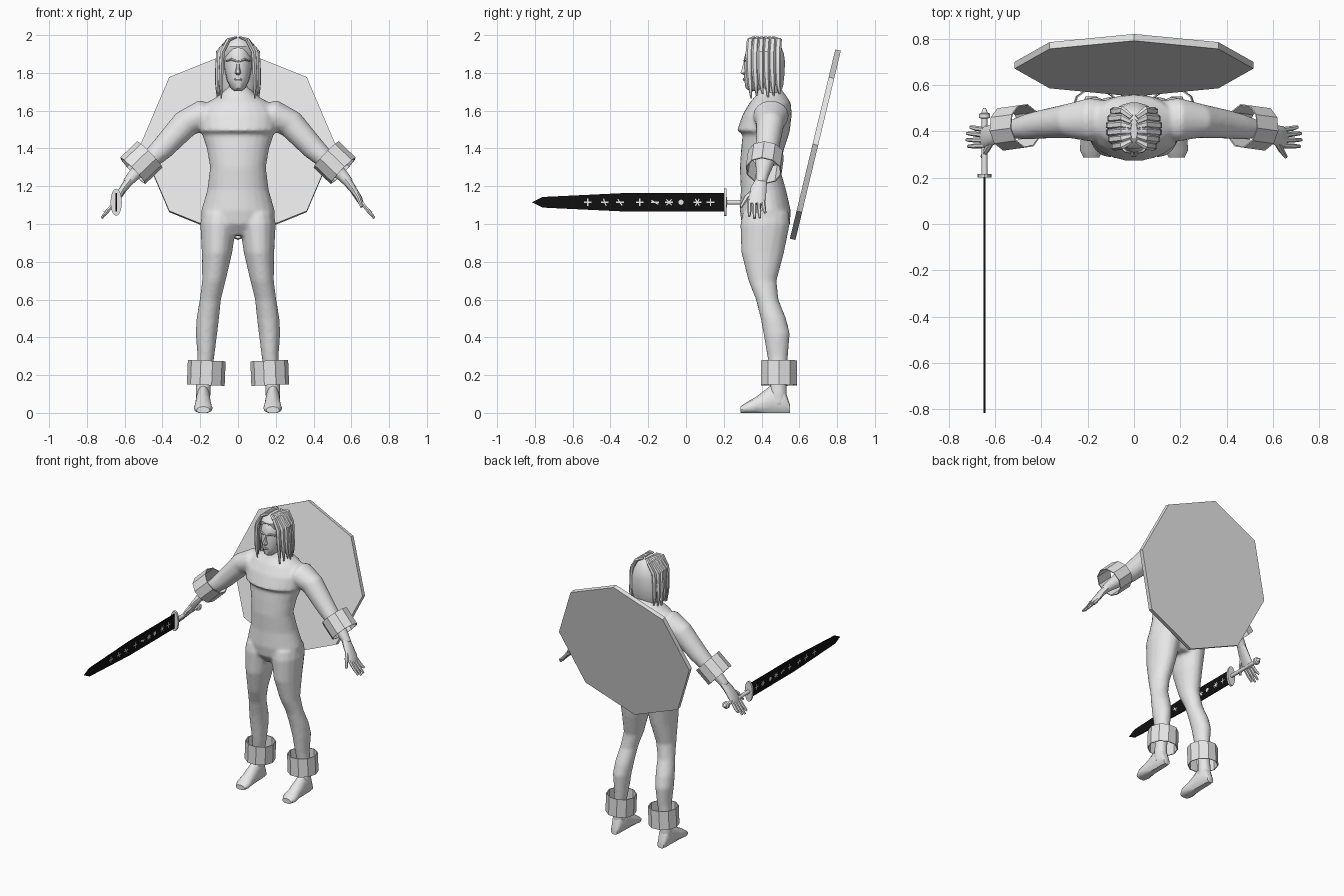
import bpy, bmesh, math
from mathutils import Vector as V, Matrix

old = bpy.data.objects.get("Cube")
if old:
    bpy.data.objects.remove(old)


def material(name, rgb):
    m = bpy.data.materials.new(name)
    m.use_nodes = True
    m.diffuse_color = (*rgb, 1)
    m.node_tree.nodes["Principled BSDF"].inputs["Base Color"].default_value = (*rgb, 1)
    return m


GREY = material("plain grey", (0.8, 0.8, 0.8))
BLACK = material("blade black", (0.005, 0.005, 0.005))
WHITE = material("engraving white", (0.8, 0.8, 0.8))


def finish(name, bm, mat=GREY, smooth=40):
    bmesh.ops.recalc_face_normals(bm, faces=bm.faces)
    me = bpy.data.meshes.new(name)
    bm.to_mesh(me)
    bm.free()
    me.materials.append(mat)
    ob = bpy.data.objects.new(name, me)
    bpy.context.collection.objects.link(ob)
    if smooth:
        bpy.ops.object.select_all(action="DESELECT")
        ob.select_set(True)
        bpy.context.view_layer.objects.active = ob
        bpy.ops.object.shade_smooth_by_angle(angle=math.radians(smooth))
    return ob


def loft(bm, rings, n=16):
    """Skin closed rings, each given as centre, half axis u and half axis v."""
    rows = []
    for c, u, v in rings:
        turn = [2 * math.pi * i / n for i in range(n)]
        rows.append([bm.verts.new(c + u * math.cos(a) + v * math.sin(a)) for a in turn])
    for a, b in zip(rows, rows[1:]):
        for i in range(n):
            j = (i + 1) % n
            bm.faces.new((a[i], a[j], b[j], b[i]))
    bm.faces.new(rows[0])
    bm.faces.new(rows[-1])


def stack(bm, rows, s=1, n=16):
    """Level rings: z, x from, x to, y front, y back."""
    loft(bm, [(V((s * (a + b) / 2, (f + k) / 2, z)), V(((b - a) / 2, 0, 0)),
               V((0, (k - f) / 2, 0))) for z, a, b, f, k in rows], n)


def limb(bm, rows, s=1, n=12):
    """Rings across a path: x, y, z, half width in y, half thickness."""
    p = [V((s * r[0], r[1], r[2])) for r in rows]
    rings = []
    for i, r in enumerate(rows):
        t = (p[min(i + 1, len(p) - 1)] - p[max(i - 1, 0)]).normalized()
        v = t.cross(V((0, 1, 0))).normalized()
        u = v.cross(t)
        rings.append((p[i], u * r[3], v * r[4]))
    loft(bm, rings, n)


# Body: torso, legs and arms fused into one skin
bm = bmesh.new()
torso = [(.94, .13, .34, .51), (1.0, .195, .295, .55), (1.07, .195, .285, .555),
         (1.18, .163, .29, .53), (1.3, .148, .285, .495), (1.4, .165, .292, .52),
         (1.475, .19, .30, .545), (1.495, .205, .27, .55), (1.58, .21, .30, .56),
         (1.64, .17, .335, .555), (1.68, .10, .37, .53), (1.72, .06, .385, .5),
         (1.8, .055, .385, .49)]
stack(bm, [(z, -w, w, f, k) for z, w, f, k in torso], n=24)
leg = [(1.06, .01, .19, .30, .545), (1.0, .008, .2, .287, .55), (.85, .03, .192, .292, .52),
       (.7, .065, .19, .33, .48), (.6, .09, .203, .37, .49), (.5, .1, .22, .395, .53),
       (.42, .11, .224, .41, .55), (.3, .125, .215, .43, .54), (.2, .14, .22, .45, .53),
       (.1, .145, .225, .44, .535), (.04, .15, .222, .45, .53)]
arm = [(.1, .45, 1.57, .08, .06), (.19, .45, 1.575, .095, .082), (.28, .445, 1.53, .075, .075),
       (.4, .43, 1.4, .062, .062), (.46, .42, 1.345, .056, .052), (.55, .405, 1.26, .035, .034),
       (.59, .395, 1.215, .03, .026)]
for s in (1, -1):
    stack(bm, leg, s)
    limb(bm, arm, s, 16)
body = finish("body", bm, smooth=60)
fuse = body.modifiers.new("fuse", "REMESH")
fuse.mode = "VOXEL"
fuse.voxel_size = .011
fuse.use_smooth_shade = True
soften = body.modifiers.new("soften", "SMOOTH")
soften.factor = .5
soften.iterations = 3

for s, side in ((1, "left"), (-1, "right")):
    # Foot: wedge from heel to toe with a flat sole
    bm = bmesh.new()
    foot = [(.55, .025, .04), (.52, .036, .12), (.45, .038, .13), (.37, .045, .075),
            (.32, .05, .05), (.288, .035, .03)]
    loft(bm, [(V((s * .184, y, h / 2)), V((w, 0, 0)), V((0, 0, h * .62))) for y, w, h in foot], 12)
    for v in bm.verts:
        v.co.z = max(v.co.z, 0)
    finish(side + "_foot", bm)

    # Hand: flat palm, four fingers and a thumb
    bm = bmesh.new()
    limb(bm, [(.57, .4, 1.235, .03, .026), (.605, .385, 1.19, .042, .02),
              (.64, .375, 1.135, .048, .018), (.655, .372, 1.105, .042, .012)], s)
    for k in range(4):
        y = .338 + .023 * k
        tip = .335 + .028 * k
        drop = (.012, 0, .004, .03)[k]
        limb(bm, [(.64, y, 1.13, .011, .011), (.685, (y + tip) / 2, 1.075, .011, .011),
                  (.722 - drop * .5, tip, 1.03 + drop, .007, .007)], s, 6)
    limb(bm, [(.61, .365, 1.18, .016, .014), (.635, .32, 1.14, .014, .012),
              (.655, .29, 1.09, .008, .008)], s, 6)
    finish(side + "_hand", bm)

    # Cuffs: open faceted bands at forearm and ankle
    for part, at, axis, r, h in (
            ("wrist_cuff", V((s * .512, .417, 1.325)), V((s * .72, -.1, -.69)), .097, .125),
            ("ankle_cuff", V((s * .168, .492, .212)), V((-s * .04, 0, 1)), .1, .13)):
        bm = bmesh.new()
        bmesh.ops.create_cone(bm, cap_ends=False, segments=10, radius1=r, radius2=r, depth=h)
        bm.transform(Matrix.Translation(at) @ axis.to_track_quat("Z", "Y").to_matrix().to_4x4())
        ob = finish(side + "_" + part, bm, smooth=0)
        wall = ob.modifiers.new("wall", "SOLIDIFY")
        wall.thickness = .006

# Head with jaw, nose, brows and lips
bm = bmesh.new()
head = [(1.705, .02, .335, .40), (1.72, .04, .315, .44), (1.765, .06, .308, .47),
        (1.82, .071, .308, .49), (1.88, .074, .308, .5), (1.94, .06, .325, .48),
        (1.97, .03, .36, .45)]
stack(bm, [(z, -w, w, f, k) for z, w, f, k in head])
stack(bm, [(1.79, -.01, .01, .30, .33), (1.8, -.017, .017, .285, .33),
           (1.82, -.011, .011, .293, .33), (1.865, -.007, .007, .306, .33)], n=6)
stack(bm, [(1.757, -.018, .018, .304, .33), (1.765, -.024, .024, .3, .33),
           (1.773, -.014, .014, .302, .33)], n=8)
for s in (1, -1):
    limb(bm, [(.01, .312, 1.862, .008, .006), (.035, .314, 1.872, .008, .007),
              (.06, .334, 1.864, .007, .005)], s, 6)
finish("head", bm)

# Hair: a cap that falls to the shoulders, with loose locks over it
bm = bmesh.new()
cap = [(1.68, .08, .42, .495), (1.73, .098, .40, .515), (1.8, .103, .385, .523),
       (1.86, .102, .365, .525), (1.9, .098, .33, .52), (1.94, .085, .322, .505),
       (1.97, .065, .34, .485), (1.988, .035, .37, .455)]
stack(bm, [(z, -w, w, f, k) for z, w, f, k in cap], n=18)
finish("hair_cap", bm, smooth=30)
bm = bmesh.new()
for s in (1, -1):
    for k in range(6):
        y = .335 + .03 * k
        out = .088 + .022 * math.sin(k * .6)
        end = 1.665 + .012 * (k % 3)
        limb(bm, [(.012, .36 + .02 * k, 1.988, .012, .006), (.05, y + .005, 1.975, .018, .012),
                  (out - .005, y, 1.91, .019, .014), (out, y, 1.82, .018, .013),
                  (out + .002, y + .004, 1.74, .014, .011), (out, y + .01, end, .004, .004)], s, 6)
finish("hair_locks", bm, smooth=30)

# Shield: tilted octagonal slab behind the back
bm = bmesh.new()
bmesh.ops.create_cone(bm, cap_ends=True, segments=8, radius1=.515, radius2=.515, depth=.03)
bm.transform(Matrix.Translation((0, .685, 1.42)) @ Matrix.Rotation(math.radians(76.5), 4, "X"))
finish("shield", bm, smooth=0)

# Sword blade: thin slab running to a point
SX, SZ = -.645, 1.115
bm = bmesh.new()
outline = [(.205, .05), (-.3, .05), (-.76, .028), (-.815, 0)]
loop = outline + [(y, -h) for y, h in reversed(outline[:-1])]
face = bm.faces.new([bm.verts.new((SX - .004, y, SZ + h)) for y, h in loop])
ext = bmesh.ops.extrude_face_region(bm, geom=[face])
for g in ext["geom"]:
    if isinstance(g, bmesh.types.BMVert):
        g.co.x += .008
finish("sword_blade", bm, BLACK, 0)

# Sword hilt: oval guard, grip and pommel turned along y
bm = bmesh.new()
hilt = [(.2, .03, .072), (.215, .03, .072), (.216, .013, .013), (.455, .012, .012),
        (.458, .024, .024), (.475, .024, .024), (.48, .014, .014), (.5, .006, .006)]
loft(bm, [(V((SX, y, SZ)), V((a, 0, 0)), V((0, 0, b))) for y, a, b in hilt], 16)
finish("sword_hilt", bm, smooth=30)

# Abstract strokes set into both faces of the blade: y, then stroke angles
bm = bmesh.new()
marks = [(-.52, (0, 90)), (-.43, (20, 90)), (-.35, (35, 90)), (-.245, (0, 90)), (-.165, (60, 90)),
         (-.09, (40, 90, 140)), (.06, (30, 90, 150)), (.13, (0, 90))]
for y, angles in marks:
    for a in angles:
        place = Matrix.Translation((SX, y, SZ)) @ Matrix.Rotation(math.radians(a), 4, "X")
        bmesh.ops.create_cube(bm, matrix=place @ Matrix.Diagonal((.0096, .006, .042, 1)))
dot = Matrix.Translation((SX, -.026, SZ)) @ Matrix.Rotation(math.pi / 2, 4, "Y")
bmesh.ops.create_cone(bm, cap_ends=True, segments=12, radius1=.014, radius2=.014, depth=.0096,
                      matrix=dot)
finish("blade_engraving", bm, WHITE, 0)
